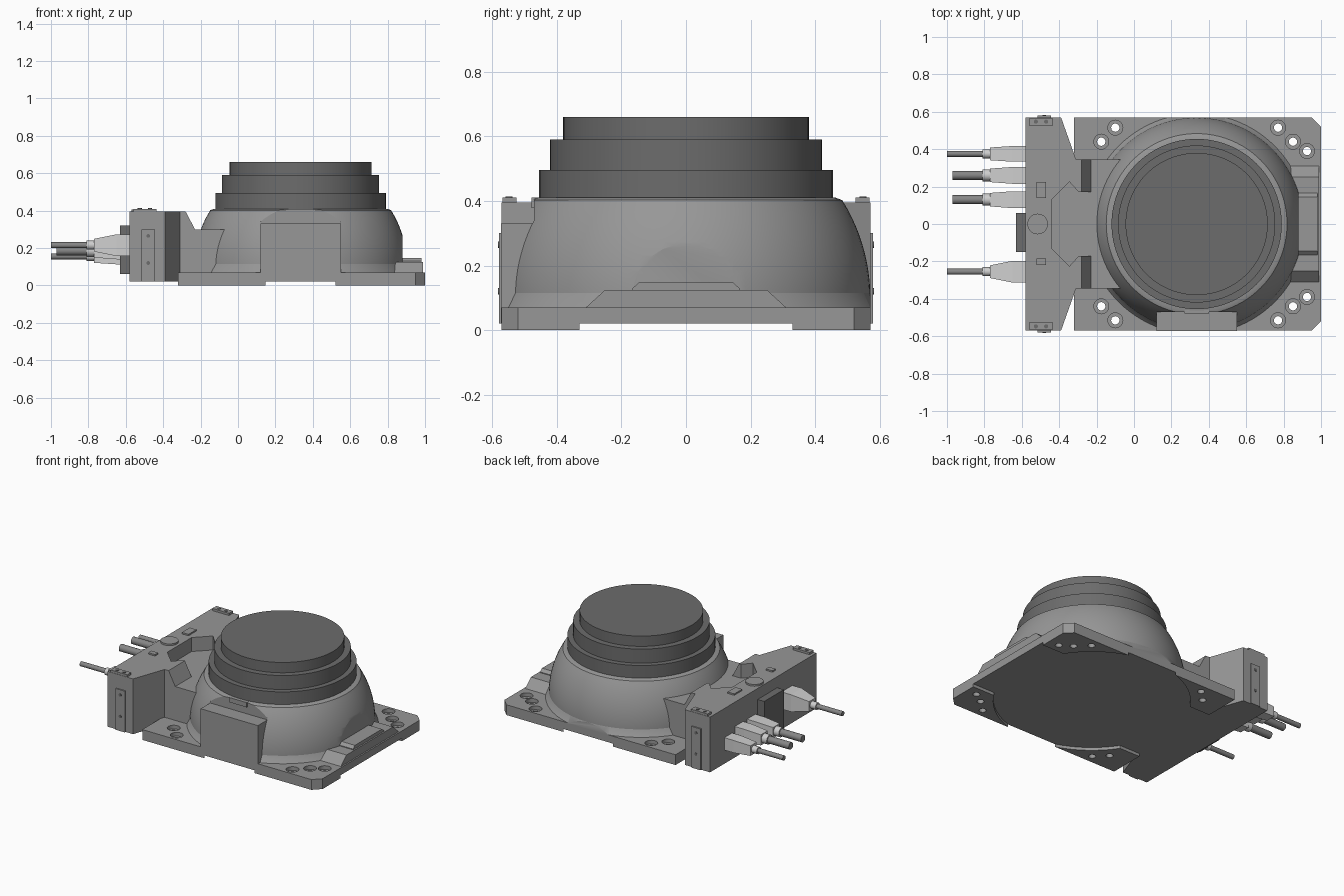
import bpy, bmesh
from math import cos, sin, pi, sqrt, radians
from mathutils import Vector

if "Cube" in bpy.data.objects:
    bpy.data.objects.remove(bpy.data.objects["Cube"])

CX = 0.335          # turntable axis
PLATE_TOP = 0.07


def material(name, grey):
    m = bpy.data.materials.new(name)
    m.use_nodes = True
    colour = (grey, grey, grey, 1)
    m.diffuse_color = colour
    m.node_tree.nodes["Principled BSDF"].inputs["Base Color"].default_value = colour
    return m


BODY = material("body grey", 0.31)
DARK = material("dark grey", 0.15)
LIGHT = material("connector light grey", 0.62)
CABLE = material("cable grey", 0.24)


def finish(name, bm, mat, smooth=False):
    bmesh.ops.recalc_face_normals(bm, faces=bm.faces)
    mesh = bpy.data.meshes.new(name)
    bm.to_mesh(mesh)
    bm.free()
    mesh.materials.append(mat)
    ob = bpy.data.objects.new(name, mesh)
    bpy.context.collection.objects.link(ob)
    if smooth:
        shade(ob)
    return ob


def activate(ob):
    bpy.ops.object.select_all(action='DESELECT')
    ob.select_set(True)
    bpy.context.view_layer.objects.active = ob


def shade(ob):
    activate(ob)
    bpy.ops.object.shade_smooth_by_angle(angle=radians(30))


def loft(name, rings, mat, smooth=False):
    """Skin a list of equal-length point rings and cap both ends."""
    bm = bmesh.new()
    loops = [[bm.verts.new(p) for p in ring] for ring in rings]
    n = len(loops[0])
    for a, b in zip(loops, loops[1:]):
        for i in range(n):
            j = (i + 1) % n
            bm.faces.new((a[i], a[j], b[j], b[i]))
    bm.faces.new(loops[0])
    bm.faces.new(loops[-1])
    return finish(name, bm, mat, smooth)


def prism(name, outline, z0, z1, mat=BODY):
    return loft(name, [[(x, y, z) for x, y in outline] for z in (z0, z1)], mat)


def box(name, x0, x1, y0, y1, z0, z1, mat=BODY):
    return prism(name, [(x0, y0), (x1, y0), (x1, y1), (x0, y1)], z0, z1, mat)


def lathe(name, profile, mat=BODY, x=CX, y=0, n=96):
    """Revolve (radius, z) points about a vertical axis."""
    rings = [[(x + r * cos(2 * pi * i / n), y + r * sin(2 * pi * i / n), z)
              for i in range(n)] for r, z in profile]
    return loft(name, rings, mat, True)


def rod(name, x0, x1, y, z, r, mat, n=20):
    rings = [[(x, y + r * cos(2 * pi * i / n), z + r * sin(2 * pi * i / n))
              for i in range(n)] for x in (x0, x1)]
    return loft(name, rings, mat, True)


def boolean(ob, tools, op='DIFFERENCE'):
    activate(ob)
    for t in tools:
        mod = ob.modifiers.new("cut", 'BOOLEAN')
        mod.operation, mod.solver, mod.object = op, 'EXACT', t
        bpy.ops.object.modifier_apply(modifier=mod.name)
        bpy.data.objects.remove(t)
    return ob


def mirrored(half):
    """Complete an outline that runs from -x to +x on the +y side."""
    return half + [(x, -y) for x, y in reversed(half)]


# Base plate with corner feet, through holes and counterbores
plate = prism("base_plate", mirrored([(-0.32, 0.57), (0.95, 0.57), (1.0, 0.52)]), 0, PLATE_TOP)
cuts = [lathe("cutter", [(0.60, -0.1), (0.60, 0.02)]),
        box("cutter", -0.5, 1.2, -0.33, 0.33, -0.1, 0.02)]
for hx, hy in [(-0.175, 0.44), (-0.1, 0.515), (0.77, 0.515), (0.85, 0.44), (0.925, 0.39)]:
    for s in (1, -1):
        cuts.append(lathe("cutter", [(0.022, -0.1), (0.022, 0.045), (0.04, 0.045), (0.04, 0.2)],
                          x=hx, y=s * hy, n=24))
boolean(plate, cuts)

# Sloped skirt around the foot of the dome, trimmed to the plate width
skirt = lathe("dome_skirt", [(0.60, 0.06), (0.59, PLATE_TOP), (0.565, 0.125)])
boolean(skirt, [box("cutter", -1, 0.9, -0.57, 0.57, 0, 1)], 'INTERSECT')
shade(skirt)

# Spherical dome, flattened at the +x end and behind the front cover
R, ZC = 0.57, 0.1
heights = [0.06 + 0.342 * i / 16 for i in range(17)]
profile = [(sqrt(R * R - (z - ZC) ** 2), z) for z in heights] + [(0.463, 0.41)]
dome = lathe("dome", profile)
boolean(dome, [box("cutter", 0.88, 1.2, -1, 1, 0, 1),
               box("cutter", 0.12, 0.55, -1, -0.47, 0, 1)])
shade(dome)

# Stepped rotating collar
lathe("turntable_collar", [(0.455, 0.40), (0.455, 0.495), (0.42, 0.495), (0.42, 0.59),
                           (0.38, 0.59), (0.38, 0.66)], DARK)

# Front cover and its small latch
box("front_cover", 0.12, 0.55, -0.572, -0.468, 0.02, 0.33)
box("cover_latch", 0.27, 0.40, -0.478, -0.44, 0.378, 0.41)

# Ridge at the +x end with a raised centre pad
for name, x0, x1, half in [
        ("end_ridge", 0.82, 0.99, [(0.31, 0.06), (0.31, PLATE_TOP), (0.25, 0.125)]),
        ("end_pad", 0.86, 0.98, [(0.165, 0.12), (0.165, 0.13), (0.145, 0.148)])]:
    section = half + [(-y, z) for y, z in reversed(half)]
    loft(name, [[(x, y, z) for y, z in section] for x in (x0, x1)], BODY)

# Connector block: wide body, sloped shoulders and a central recess
block = prism("connector_block", mirrored([(-0.58, 0.57), (-0.39, 0.57), (-0.31, 0.345)]),
              0.02, 0.395)
shoulder = [(-0.33, 0.025), (-0.33, 0.395), (-0.28, 0.395), (-0.23, 0.30),
            (0.0, 0.30), (0.0, 0.025)]
neck = loft("connector_neck", [[(x, y, z) for x, z in shoulder] for y in (-0.345, 0.345)], BODY)
# Keep the neck inside the dome outline
boolean(block, [neck], 'UNION')
boolean(block, [prism("cutter", mirrored([(-0.44, 0.13), (-0.345, 0.225), (-0.295, 0.17),
                                          (0.2, 0.17)]), 0.30, 0.6)])

# Brackets and side plates, mirrored front to back
for s, side in ((1, "back"), (-1, "front")):
    y0, y1 = sorted((s * 0.525, s * 0.568))
    box(side + "_top_bracket", -0.56, -0.435, y0, y1, 0.39, 0.41)
    for x in (-0.525, -0.47):
        lathe(side + "_bracket_screw", [(0.011, 0.40), (0.011, 0.413)], DARK, x, s * 0.547, 16)
    y0, y1 = sorted((s * 0.56, s * 0.579))
    box(side + "_side_plate", -0.515, -0.445, y0, y1, 0.02, 0.30)
    for z in (0.12, 0.265):
        screw = lathe(side + "_side_screw", [(0.01, -0.005), (0.01, 0.003)], DARK, 0, 0, 16)
        screw.rotation_euler.x = -s * pi / 2
        screw.location = (-0.48, s * 0.579, z)

# Small fittings on top of the block
box("large_top_pad", -0.52, -0.47, 0.14, 0.225, 0.39, 0.405)
box("small_top_pad", -0.52, -0.47, -0.22, -0.185, 0.39, 0.405)
lathe("round_cap", [(0.055, 0.39), (0.055, 0.407)], x=-0.515, n=40)

# Rear socket plate
box("socket_plate", -0.63, -0.575, -0.15, 0.06, 0.06, 0.32, DARK)

# Plugs with tapered shells, collars and cables: y, z, start size, end size, cable radius, tip
plugs = [(0.375, 0.155, 0.042, 0.034, 0.016, -1.0),
         (0.26, 0.185, 0.045, 0.036, 0.024, -0.97),
         (0.13, 0.185, 0.045, 0.036, 0.024, -0.97),
         (-0.255, 0.215, 0.058, 0.034, 0.016, -1.0)]
for i, (y, z, a, b, r, tip) in enumerate(plugs, 1):
    rings = [[(x, y + u * h, z + v * h) for u, v in ((-1, -1), (1, -1), (1, 1), (-1, 1))]
             for x, h in ((-0.575, a), (-0.65, a), (-0.77, b))]
    loft(f"plug_{i}", rings, LIGHT)
    rod(f"plug_collar_{i}", -0.765, -0.81, y, z, r + 0.008, LIGHT)
    rod(f"cable_{i}", -0.80, tip, y, z, r, CABLE)
